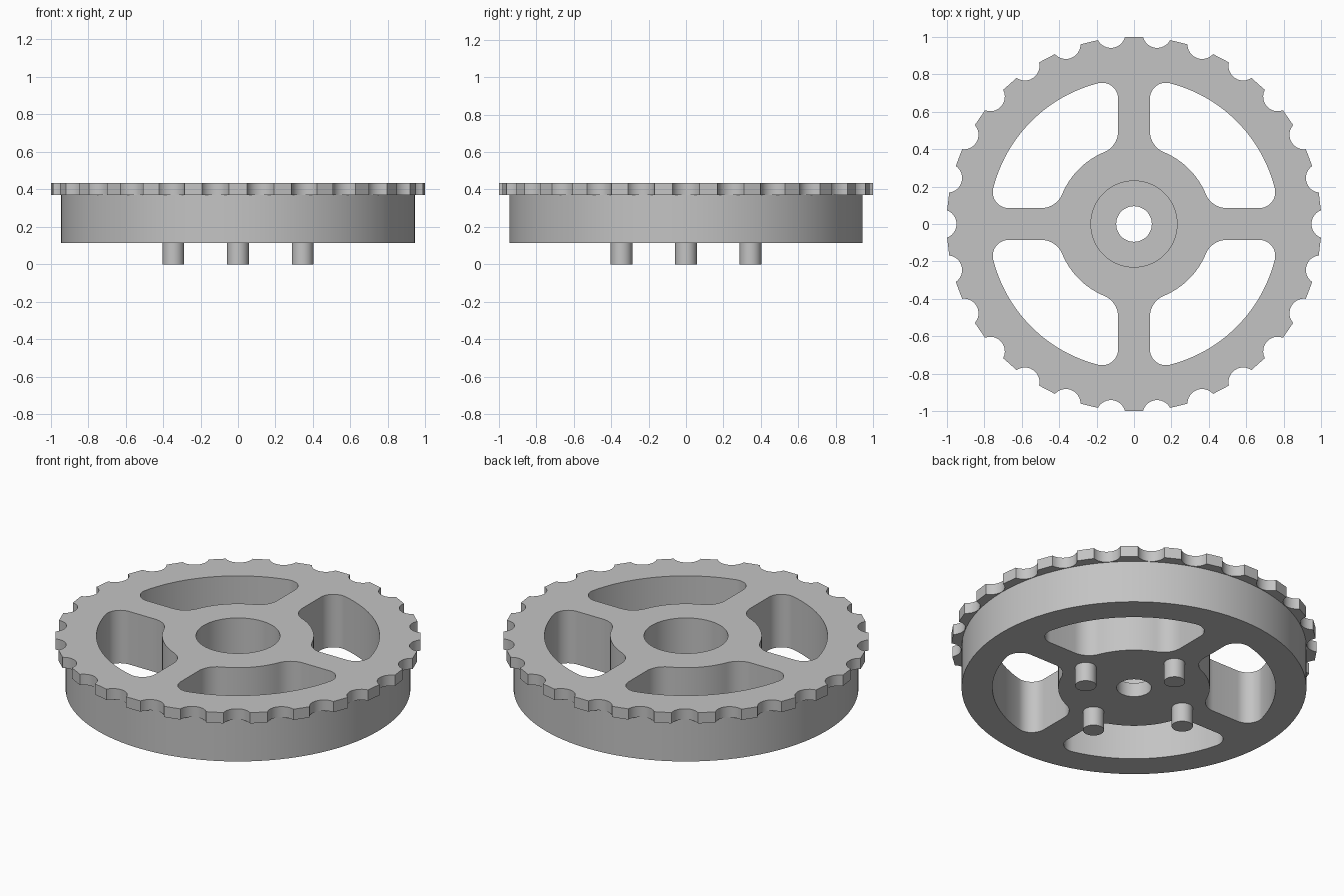
import bpy
import bmesh
from math import pi, cos, sin, asin, acos, atan2, sqrt

if "Cube" in bpy.data.objects:
    bpy.data.objects.remove(bpy.data.objects["Cube"], do_unlink=True)

# Main dimensions
BOTTOM, RIM_LOW, TOP = 0.115, 0.37, 0.435
BODY_R = 0.944
TEETH = 26

grey = bpy.data.materials.new("plain grey")
grey.use_nodes = True
colour = (0.55, 0.55, 0.55, 1)
grey.diffuse_color = colour
grey.node_tree.nodes["Principled BSDF"].inputs["Base Color"].default_value = colour


def arc(centre, radius, start, end, steps):
    return [(centre[0] + radius * cos(start + (end - start) * i / steps),
             centre[1] + radius * sin(start + (end - start) * i / steps))
            for i in range(steps + 1)]


def circle(radius, steps, centre=(0, 0)):
    return arc(centre, radius, 0, 2 * pi, steps)[:-1]


def turn(points, angle):
    return [(x * cos(angle) - y * sin(angle), x * sin(angle) + y * cos(angle))
            for x, y in points]


def prisms(name, outlines, low, high):
    """One object holding an upright prism for each outline."""
    bm = bmesh.new()
    for outline in outlines:
        base = bm.faces.new([bm.verts.new((x, y, low)) for x, y in outline])
        grown = bmesh.ops.extrude_face_region(bm, geom=[base], use_keep_orig=True)
        verts = [g for g in grown["geom"] if isinstance(g, bmesh.types.BMVert)]
        bmesh.ops.translate(bm, verts=verts, vec=(0, 0, high - low))
    bmesh.ops.recalc_face_normals(bm, faces=bm.faces)
    mesh = bpy.data.meshes.new(name)
    bm.to_mesh(mesh)
    bm.free()
    mesh.materials.append(grey)
    obj = bpy.data.objects.new(name, mesh)
    bpy.context.collection.objects.link(obj)
    return obj


def select(obj):
    bpy.ops.object.select_all(action='DESELECT')
    obj.select_set(True)
    bpy.context.view_layer.objects.active = obj


def combine(target, other, operation):
    select(target)
    mod = target.modifiers.new("combine", 'BOOLEAN')
    mod.operation = operation
    mod.solver = 'EXACT'
    mod.object = other
    bpy.ops.object.modifier_apply(modifier=mod.name)
    bpy.data.objects.remove(other, do_unlink=True)


def smooth(obj):
    select(obj)
    bpy.ops.object.shade_smooth_by_angle(angle=pi / 6)


def tooth_outline():
    """Rim with round notches; flat tooth tips lie between them."""
    distance, radius = 1.025, 0.078
    half = acos((1 + distance ** 2 - radius ** 2) / (2 * distance))
    lip = atan2(sin(half), cos(half) - distance)
    notch = arc((distance, 0), radius, 2 * pi - lip, lip, 12)
    return [p for k in range(TEETH) for p in turn(notch, 2 * pi * k / TEETH)]


def window_outline():
    """Opening between two spokes, with filleted corners."""
    hub, rim, spoke = 0.415, 0.775, 0.085
    f_in, f_out = 0.12, 0.085
    y_in, y_out = spoke + f_in, spoke + f_out
    a_in, a_out = asin(y_in / (hub + f_in)), asin(y_out / (rim - f_out))
    c_in = (sqrt((hub + f_in) ** 2 - y_in ** 2), y_in)
    c_out = (sqrt((rim - f_out) ** 2 - y_out ** 2), y_out)
    half = arc((0, 0), hub, pi / 4, a_in, 8)[:-1]
    half += arc(c_in, f_in, pi + a_in, 1.5 * pi, 10)
    half += arc(c_out, f_out, 1.5 * pi, 2 * pi + a_out, 12)
    half += arc((0, 0), rim, a_out, pi / 4, 12)[1:]
    return half + [(y, x) for x, y in reversed(half[1:-1])]


# Drum with toothed rim
wheel = prisms("toothed_wheel", [tooth_outline()], RIM_LOW, TOP)
drum = prisms("drum", [circle(BODY_R, 96)], BOTTOM, RIM_LOW + 0.03)
combine(wheel, drum, 'UNION')

# Openings between the spokes, stepped centre bore
windows = [turn(window_outline(), k * pi / 2) for k in range(4)]
combine(wheel, prisms("window_cutter", windows, 0, 1), 'DIFFERENCE')
combine(wheel, prisms("bore_cutter", [circle(0.23, 64)], 0.2, 1), 'DIFFERENCE')
combine(wheel, prisms("axle_hole_cutter", [circle(0.095, 48)], 0, 1), 'DIFFERENCE')
smooth(wheel)

# Pegs under the hub, one below each spoke root
for k, side in enumerate(("left", "back", "right", "front")):
    centre = turn([(0.345, 0)], k * pi / 2)[0]
    peg = prisms(side + "_peg", [circle(0.058, 32, centre)], 0, BOTTOM + 0.01)
    smooth(peg)
